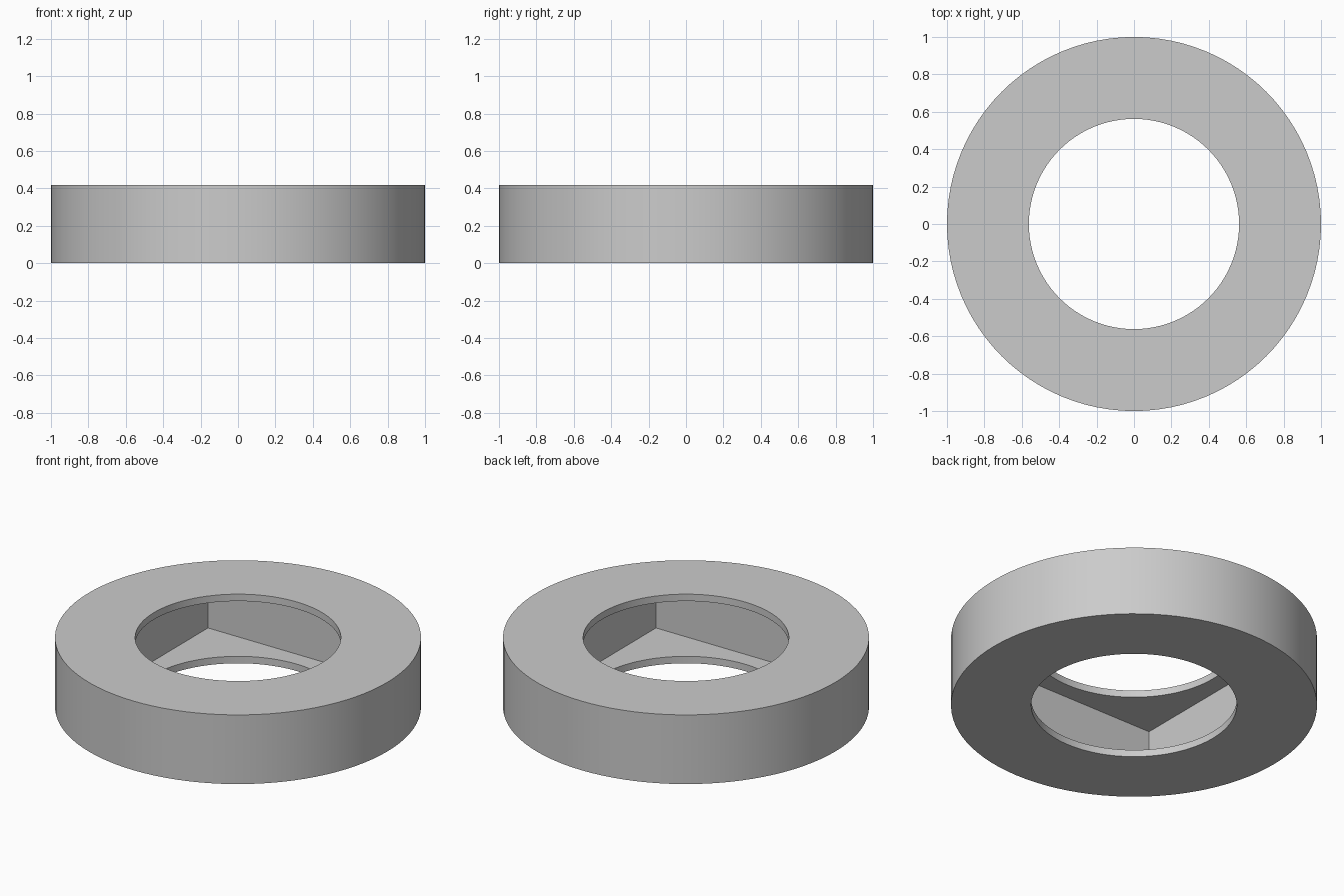
import bpy, bmesh
from math import sin, cos, pi, radians

cube = bpy.data.objects.get("Cube")
if cube:
    bpy.data.objects.remove(cube, do_unlink=True)

SEGMENTS = 96          # multiple of 8, so the square pocket gets true corners
HEIGHT = 0.417
LIP = 0.042            # thickness of the plates above and below the pocket
OUTER, HOLE, POCKET = 1.0, 0.562, 0.667


def make_material(name, value):
    mat = bpy.data.materials.new(name)
    mat.use_nodes = True
    colour = (value, value, value, 1)
    mat.diffuse_color = colour
    mat.node_tree.nodes["Principled BSDF"].inputs["Base Color"].default_value = colour
    return mat


def add_loop(bm, size, z, square=False):
    """Ring of vertices, either round or pushed out onto a square."""
    loop = []
    for i in range(SEGMENTS):
        a = 2 * pi * i / SEGMENTS
        x, y = cos(a), sin(a)
        r = size / max(abs(x), abs(y)) if square else size
        loop.append(bm.verts.new((x * r, y * r, z)))
    return loop


# Closed section: round outside, round openings, hidden square pocket between
section = [
    (OUTER, 0, False), (OUTER, HEIGHT, False),
    (HOLE, HEIGHT, False), (HOLE, HEIGHT - LIP, False),
    (POCKET, HEIGHT - LIP, True), (POCKET, LIP, True),
    (HOLE, LIP, False), (HOLE, 0, False),
]

bm = bmesh.new()
loops = [add_loop(bm, *point) for point in section]
for k, lower in enumerate(loops):
    upper = loops[(k + 1) % len(loops)]
    for i in range(SEGMENTS):
        j = (i + 1) % SEGMENTS
        bm.faces.new((lower[i], lower[j], upper[j], upper[i]))
bmesh.ops.recalc_face_normals(bm, faces=bm.faces)

mesh = bpy.data.meshes.new("ring_housing")
bm.to_mesh(mesh)
bm.free()
ring = bpy.data.objects.new("ring_housing", mesh)
bpy.context.collection.objects.link(ring)
mesh.materials.append(make_material("light grey", 0.6))

# Smooth round walls, sharp rims and pocket corners
bpy.ops.object.select_all(action="DESELECT")
ring.select_set(True)
bpy.context.view_layer.objects.active = ring
bpy.ops.object.shade_smooth_by_angle(angle=radians(30))
